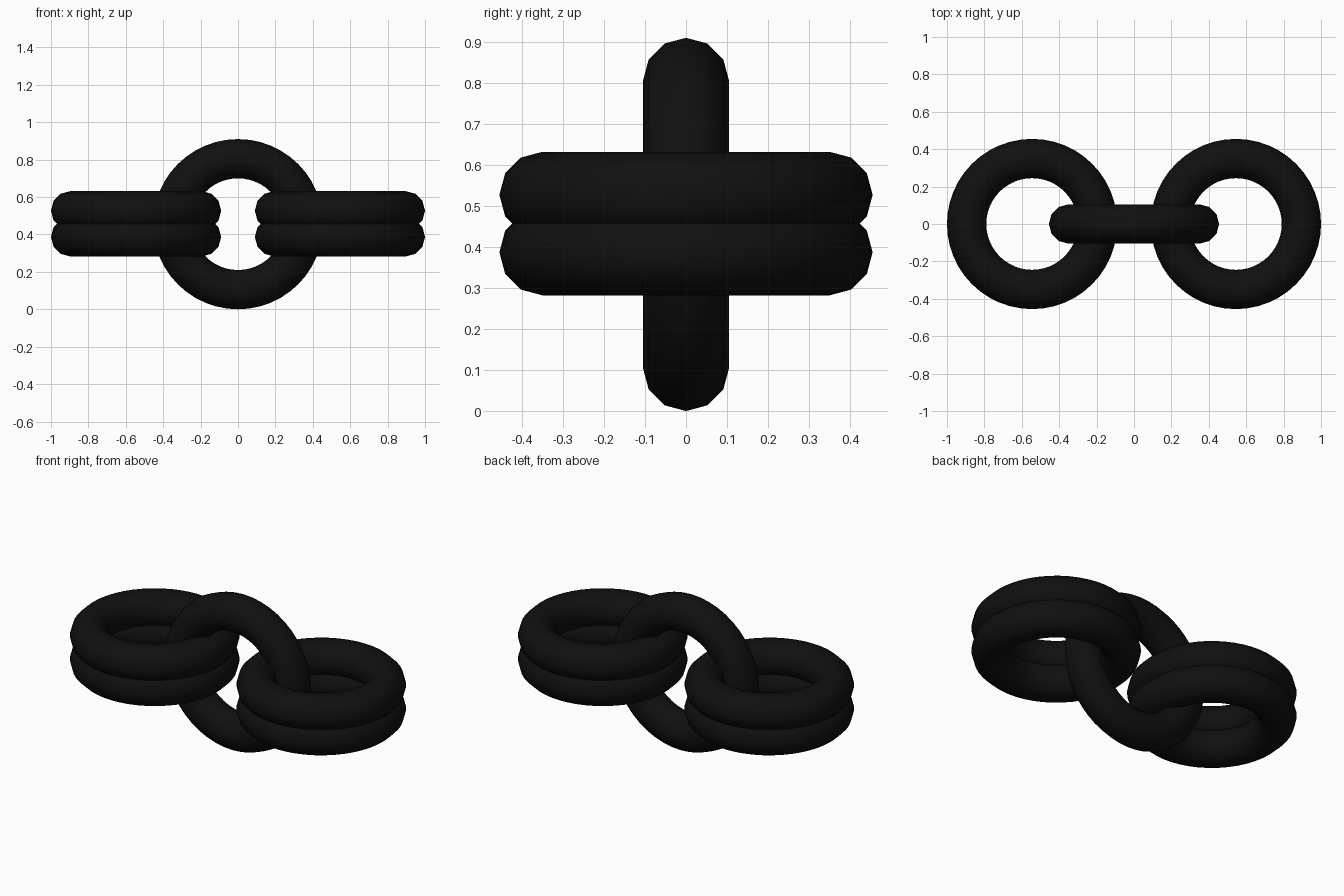
import bpy
from math import pi

if "Cube" in bpy.data.objects:
    bpy.data.objects.remove(bpy.data.objects["Cube"])

MAJOR, MINOR = 0.35, 0.105   # ring radius, tube radius
CENTRE_Z = 0.457

black = bpy.data.materials.new("black")
black.diffuse_color = (0.005, 0.005, 0.005, 1)
black.use_nodes = True
black.node_tree.nodes["Principled BSDF"].inputs["Base Color"].default_value = black.diffuse_color


def ring(name, location, rotation=(0, 0, 0)):
    bpy.ops.mesh.primitive_torus_add(
        major_radius=MAJOR, minor_radius=MINOR,
        major_segments=48, minor_segments=12,
        location=location, rotation=rotation)
    obj = bpy.context.object
    obj.name = name
    obj.data.materials.append(black)
    bpy.ops.object.shade_smooth()
    return obj


# Upright link in the middle
ring("middle_link", (0, 0, MAJOR + MINOR), (pi / 2, 0, 0))

# Flat outer links, each a pair of stacked rings
for side, x in (("left", -0.545), ("right", 0.545)):
    for level, dz in (("lower", -0.07), ("upper", 0.07)):
        ring(f"{side}_link_{level}_ring", (x, 0, CENTRE_Z + dz))
